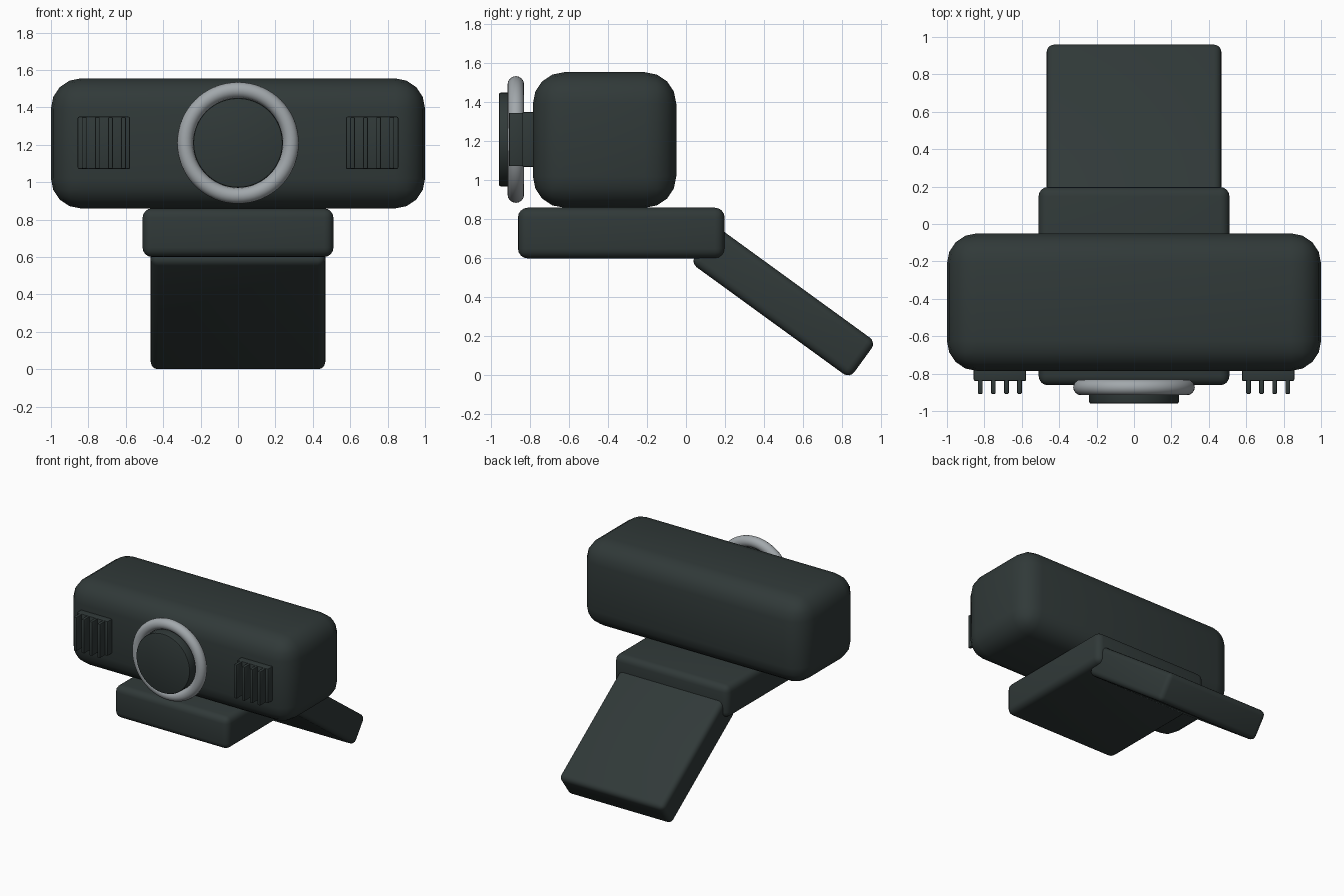
import bpy, bmesh, math
from mathutils import Matrix

if "Cube" in bpy.data.objects:
    bpy.data.objects.remove(bpy.data.objects["Cube"])


def material(name, rgb):
    m = bpy.data.materials.new(name)
    m.diffuse_color = (*rgb, 1)
    m.use_nodes = True
    m.node_tree.nodes["Principled BSDF"].inputs["Base Color"].default_value = m.diffuse_color
    return m


DARK = material("charcoal", (0.030, 0.041, 0.040))
SILVER = material("silver", (0.36, 0.39, 0.41))


def finish(obj, name, mat, angle=35):
    obj.name = obj.data.name = name
    obj.data.materials.append(mat)
    bpy.ops.object.select_all(action='DESELECT')
    obj.select_set(True)
    bpy.context.view_layer.objects.active = obj
    bpy.ops.object.shade_smooth_by_angle(angle=math.radians(angle))
    return obj


def rounded_box(name, center, size, radius, segments, mat=DARK, tilt=0):
    """Box with all edges rounded, tilted about x."""
    bm = bmesh.new()
    bmesh.ops.create_cube(bm, size=1, matrix=Matrix.Diagonal((*size, 1)))
    if radius:
        bmesh.ops.bevel(bm, geom=bm.edges[:], offset=radius, segments=segments,
                        profile=0.5, affect='EDGES')
    me = bpy.data.meshes.new(name)
    bm.to_mesh(me)
    bm.free()
    obj = bpy.data.objects.new(name, me)
    bpy.context.collection.objects.link(obj)
    obj.location = center
    obj.rotation_euler.x = tilt
    return finish(obj, name, mat)


def span(name, x, y, z, radius, segments):
    """Rounded box given by its (min, max) on each axis."""
    return rounded_box(name, [(a + b) / 2 for a, b in (x, y, z)],
                       [b - a for a, b in (x, y, z)], radius, segments)


# camera body, mounting base and tilted rear clip
span("camera_body", (-1, 1), (-0.785, -0.05), (0.86, 1.555), 0.16, 4)
span("mount_base", (-0.51, 0.51), (-0.862, 0.198), (0.60, 0.86), 0.05, 4)
rounded_box("rear_clip", (0, 0.499, 0.374), (0.934, 1.01, 0.23), 0.04, 4,
            tilt=-math.radians(36))

# lens ring
bpy.ops.mesh.primitive_torus_add(major_radius=0.2825, minor_radius=0.0425,
                                 major_segments=64, minor_segments=16,
                                 location=(0, -0.873, 1.21),
                                 rotation=(math.pi / 2, 0, 0))
finish(bpy.context.object, "lens_ring", SILVER)

# lens disc with a fine rounded rim
bpy.ops.mesh.primitive_cylinder_add(vertices=64, radius=0.24, depth=0.12,
                                    location=(0, -0.90, 1.21),
                                    rotation=(math.pi / 2, 0, 0))
lens = bpy.context.object
bm = bmesh.new()
bm.from_mesh(lens.data)
rim = [e for e in bm.edges if abs(e.verts[0].co.z - e.verts[1].co.z) < 1e-5]
bmesh.ops.bevel(bm, geom=rim, offset=0.01, segments=2, profile=0.5, affect='EDGES')
bm.to_mesh(lens.data)
bm.free()
finish(lens, "lens", DARK)

# speaker grilles: a plate with four upright ribs on each side
for side, s in (("left", -1), ("right", 1)):
    cx = s * 0.717
    span(f"grille_plate_{side}", (cx - 0.14, cx + 0.14), (-0.84, -0.76),
         (1.07, 1.35), 0.008, 2)
    for i in range(4):
        x = cx + (i - 1.5) * 0.07
        span(f"grille_rib_{side}_{i + 1}", (x - 0.0125, x + 0.0125),
             (-0.908, -0.83), (1.073, 1.347), 0.005, 2)
